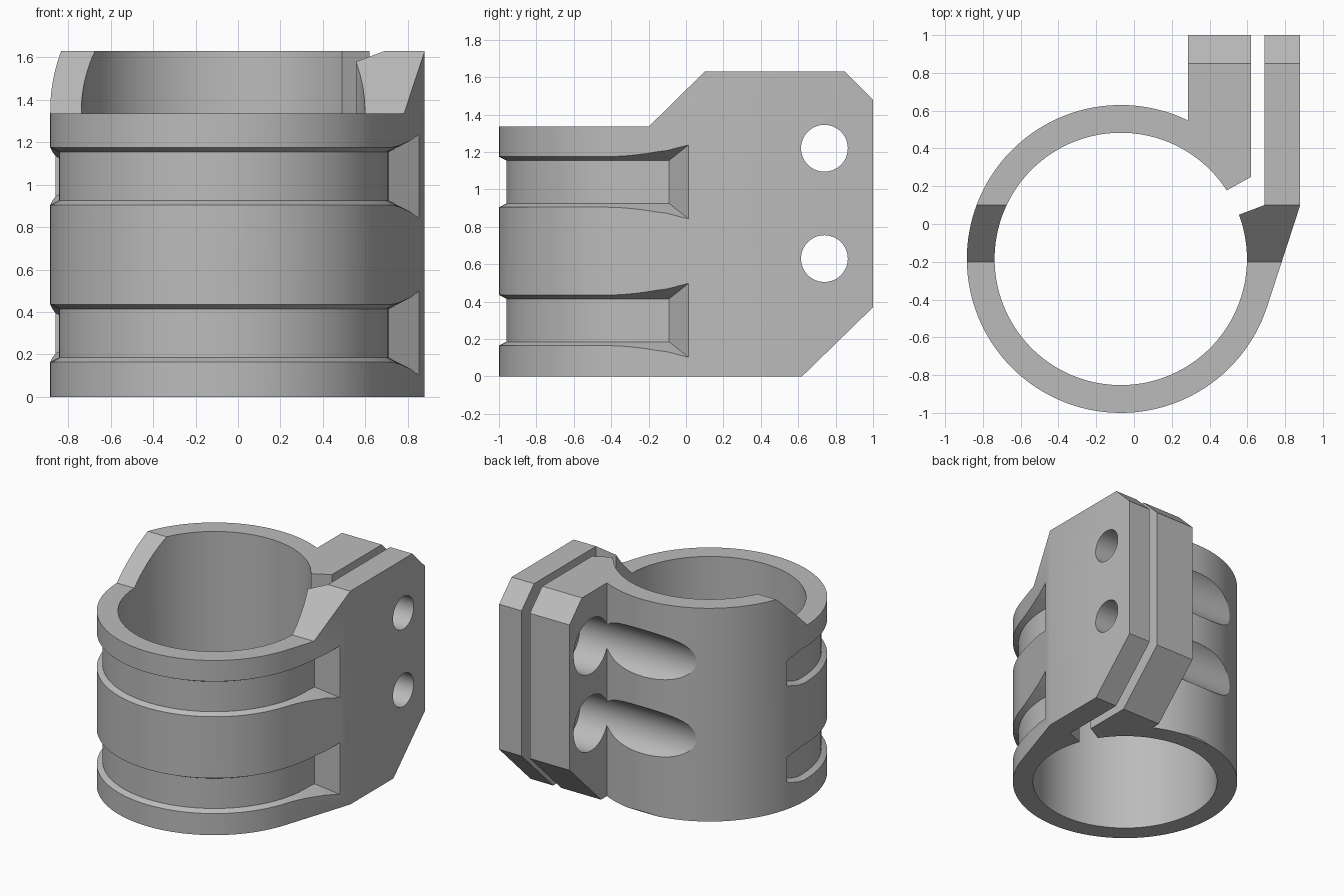
import bpy
import bmesh
from math import cos, sin, radians
from mathutils import Vector

if "Cube" in bpy.data.objects:
    bpy.data.objects.remove(bpy.data.objects["Cube"], do_unlink=True)

CENTRE = Vector((-0.07, -0.185))
OUTER, INNER, FLOOR = 0.815, 0.668, 0.775


def polar(radius, degrees):
    a = radians(degrees)
    return CENTRE + Vector((cos(a), sin(a))) * radius


def arc(radius, start, end, steps):
    return [polar(radius, start + (end - start) * i / steps) for i in range(steps + 1)]


def finish(bm, name):
    bmesh.ops.recalc_face_normals(bm, faces=bm.faces)
    mesh = bpy.data.meshes.new(name)
    bm.to_mesh(mesh)
    bm.free()
    obj = bpy.data.objects.new(name, mesh)
    bpy.context.collection.objects.link(obj)
    return obj


def prism(name, outline, low, high, place):
    """Extrude a flat outline between two levels; place maps (u, v, level) to a point."""
    bm = bmesh.new()
    face = bm.faces.new([bm.verts.new(place(p[0], p[1], low)) for p in outline])
    moved = bmesh.ops.extrude_face_region(bm, geom=[face])["geom"]
    shift = Vector(place(0, 0, high)) - Vector(place(0, 0, low))
    bmesh.ops.translate(bm, vec=shift, verts=[v for v in moved if isinstance(v, bmesh.types.BMVert)])
    return finish(bm, name)


def upright(u, v, level):
    return (u, v, level)


def sideways(u, v, level):
    return (level, u, v)


def bore(name, y, z, radius, start, end):
    circle = [(y + radius * cos(radians(a)), z + radius * sin(radians(a))) for a in range(0, 360, 5)]
    return prism(name, circle, start, end, sideways)


def band_cutter(z):
    """Ring of trapezoid sections with flared walls, narrowing at its right-hand end."""
    sections = []
    for i in range(50):
        angle = 166 + 4 * i
        taper = min(1, 0.66 + 0.034 * (angle - 166))
        sections.append((polar(FLOOR, angle), polar(1.2, angle), taper))
    corner = Vector((0.71, -0.09))
    sections.append((corner, corner + Vector((0.39, 0.286)), 1))
    bm = bmesh.new()
    rings = []
    for near, far, taper in sections:
        reach = (far - CENTRE).length - FLOOR
        h_near, h_far = 0.115 * taper, 0.115 * taper + reach / 2
        rings.append([bm.verts.new((p.x, p.y, z + h)) for p, h in
                      ((near, -h_near), (far, -h_far), (far, h_far), (near, h_near))])
    for a, b in zip(rings, rings[1:]):
        for i in range(4):
            j = (i + 1) % 4
            bm.faces.new((a[i], a[j], b[j], b[i]))
    bm.faces.new(rings[0])
    bm.faces.new(rings[-1])
    bmesh.ops.triangulate(bm, faces=bm.faces)
    return finish(bm, "band_cutter")


def combine(target, tool, operation):
    tool.hide_render = True
    bpy.context.view_layer.objects.active = target
    mod = target.modifiers.new(operation.lower(), "BOOLEAN")
    mod.operation = operation
    mod.solver = "EXACT"
    mod.object = tool
    bpy.ops.object.modifier_apply(modifier=mod.name)
    bpy.data.objects.remove(tool, do_unlink=True)


# Split ring with two clamping ears, as seen from above
outline = arc(INNER, 32.9, 380.5, 120)
outline += [(0.69, 0.10), (0.69, 1.2), (0.88, 1.2), (0.88, 0.10)]
outline += arc(OUTER, 341.9, 64.2, 100)
outline += [(0.285, 1.2), (0.62, 1.2), (0.62, 0.25)]
clamp = prism("clamp_body", outline, -0.1, 1.8, upright)

# Side silhouette: lowered front rim and chamfered ears
silhouette = [(-1.2, 0), (0.62, 0), (1, 0.37), (1, 1.48), (0.85, 1.63),
              (0.10, 1.63), (-0.20, 1.335), (-1.2, 1.335)]
combine(clamp, prism("side_cutter", silhouette, -2, 2, sideways), "INTERSECT")

# Strap grooves around the front
for z in (0.3, 1.04):
    combine(clamp, band_cutter(z), "DIFFERENCE")

# Bolt holes through the ears, with wide bores for the bolt heads
for z in (0.63, 1.22):
    combine(clamp, bore("head_cutter", 0.74, z, 0.21, -0.9, 0.525), "DIFFERENCE")
    combine(clamp, bore("bolt_cutter", 0.74, z, 0.125, 0.4, 1.1), "DIFFERENCE")

# Plain grey finish
grey = bpy.data.materials.new("plain_grey")
grey.use_nodes = True
colour = (0.5, 0.5, 0.5, 1)
grey.diffuse_color = colour
grey.node_tree.nodes["Principled BSDF"].inputs["Base Color"].default_value = colour
clamp.data.materials.clear()
clamp.data.materials.append(grey)

bpy.ops.object.select_all(action="DESELECT")
clamp.select_set(True)
bpy.context.view_layer.objects.active = clamp
bpy.ops.object.shade_smooth_by_angle(angle=radians(20))
